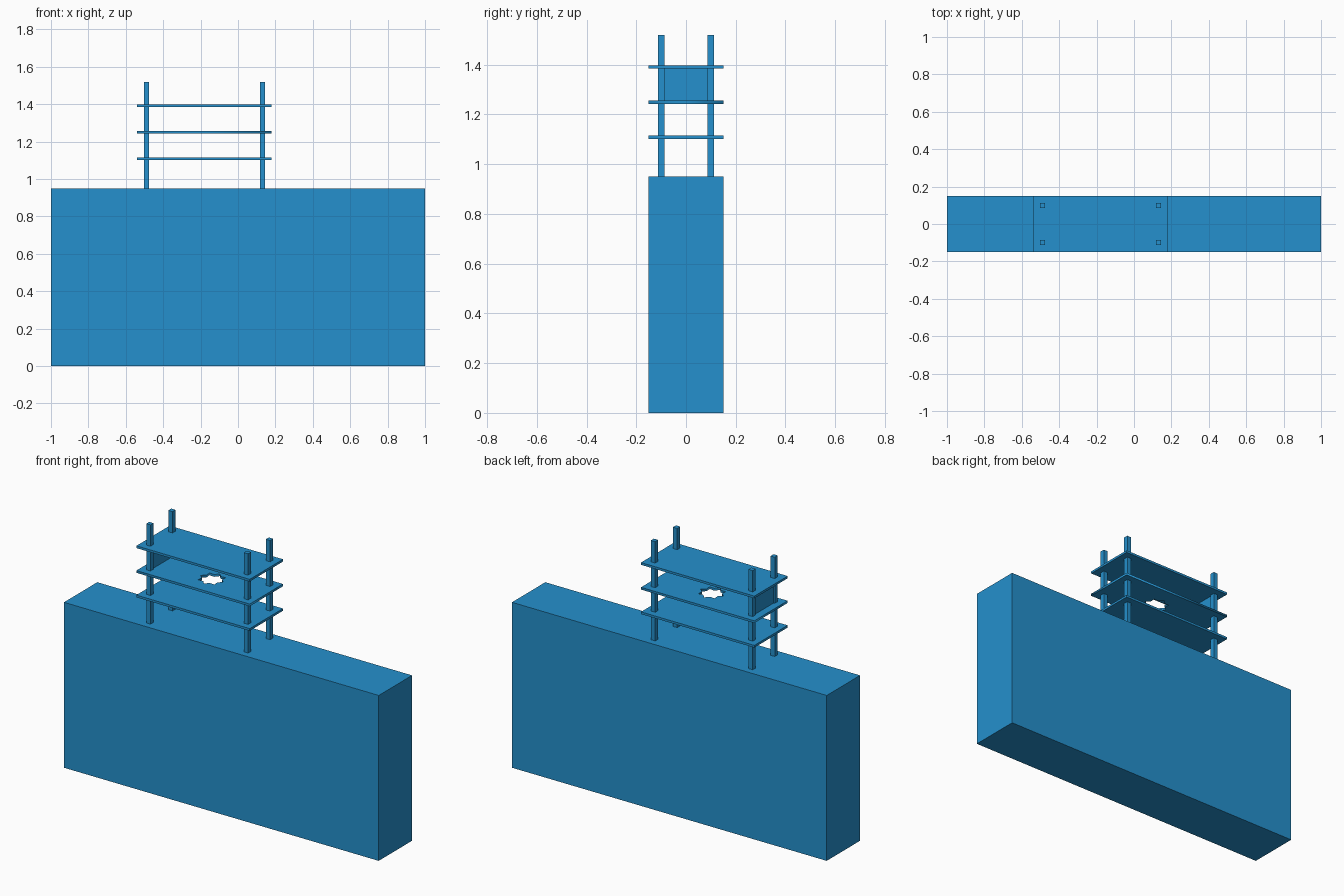
import bpy
from math import cos, sin, pi

cube = bpy.data.objects.get("Cube")
if cube:
    bpy.data.objects.remove(cube, do_unlink=True)

blue = bpy.data.materials.new("blue")
blue.use_nodes = True
blue.diffuse_color = (0.018, 0.28, 0.61, 1)
blue.node_tree.nodes["Principled BSDF"].inputs["Base Color"].default_value = blue.diffuse_color


def box(name, center, size):
    bpy.ops.mesh.primitive_cube_add(size=1, location=center)
    ob = bpy.context.object
    ob.name = name
    ob.scale = size
    bpy.ops.object.transform_apply(location=False, rotation=False, scale=True)
    ob.data.materials.append(blue)
    return ob


def plate(name, outlines, center, thickness):
    """Flat extruded plate; outlines after the first become holes."""
    curve = bpy.data.curves.new(name, 'CURVE')
    curve.dimensions = '2D'
    curve.fill_mode = 'BOTH'
    curve.extrude = thickness / 2
    for points in outlines:
        spline = curve.splines.new('POLY')
        spline.points.add(len(points) - 1)
        for p, (x, y) in zip(spline.points, points):
            p.co = (x, y, 0, 1)
        spline.use_cyclic_u = True
    ob = bpy.data.objects.new(name, curve)
    bpy.context.collection.objects.link(ob)
    ob.location = center
    bpy.ops.object.select_all(action='DESELECT')
    ob.select_set(True)
    bpy.context.view_layer.objects.active = ob
    bpy.ops.object.convert(target='MESH')
    ob = bpy.context.object
    ob.data.materials.clear()
    ob.data.materials.append(blue)


BASE_TOP, POST_TOP = 0.95, 1.52
RACK_X, RACK_W, DEPTH = -0.18, 0.72, 0.302
THICK, POST = 0.013, 0.027
LOW, MID, HIGH = 1.108, 1.249, 1.391

# Large base block
box("base_block", (0, 0, BASE_TOP / 2), (2, DEPTH, BASE_TOP))

# Four corner posts
for side, dx in (("right", -0.31), ("left", 0.31)):
    for end, y in (("front", -0.1), ("back", 0.1)):
        box(f"{end}_{side}_post", (RACK_X + dx, y, (BASE_TOP + POST_TOP) / 2),
            (POST, POST, POST_TOP - BASE_TOP))

# Solid lower and upper shelves
for name, z in (("lower_shelf", LOW), ("upper_shelf", HIGH)):
    box(name, (RACK_X, 0, z), (RACK_W, DEPTH, THICK))

# Middle shelf with a jagged opening
w, d = RACK_W / 2, DEPTH / 2
rim = [(-w, -d), (w, -d), (w, d), (-w, d)]
TEETH = 8
hole = []
for i in range(TEETH * 2):
    a = pi * i / TEETH
    r = 0.073 if i % 2 == 0 else 0.053
    hole.append((0.02 + r * cos(a), -0.008 + r * sin(a)))
plate("middle_shelf", [rim, hole], (RACK_X, 0, MID), THICK)

# End panel between the right-hand posts
box("end_panel", (RACK_X - 0.31, 0, (MID + HIGH) / 2),
    (THICK, 0.176, HIGH - MID - THICK))
